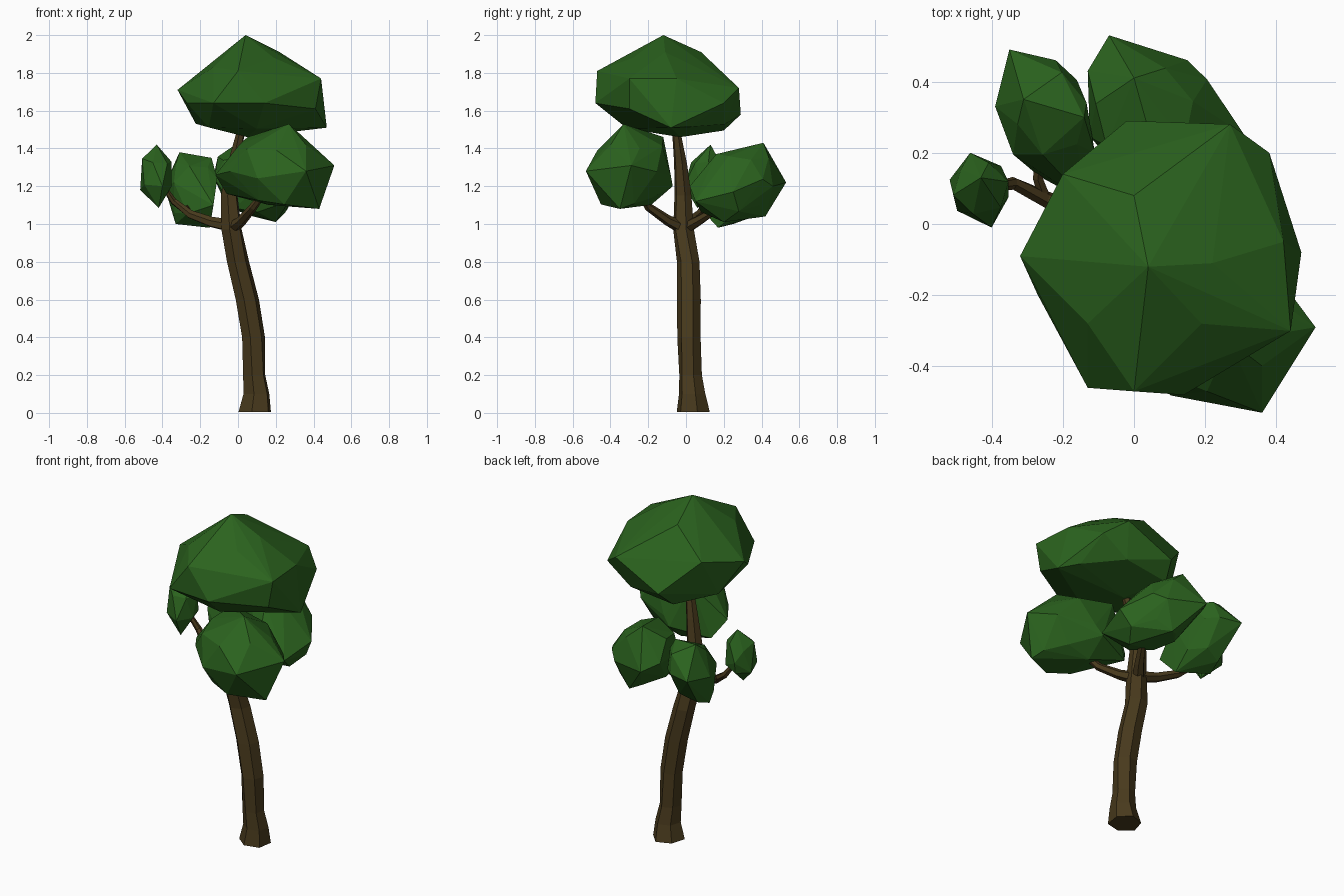
import bpy, bmesh
from math import sin, cos, pi
from mathutils import Vector


def material(name, rgb):
    m = bpy.data.materials.new(name)
    m.diffuse_color = (*rgb, 1)
    return m


BARK = material("bark", (0.065, 0.042, 0.012))
LEAF = material("leaf", (0.024, 0.125, 0.013))


def finish(name, bm, mat):
    bmesh.ops.recalc_face_normals(bm, faces=bm.faces)
    me = bpy.data.meshes.new(name)
    bm.to_mesh(me)
    bm.free()
    me.materials.append(mat)
    ob = bpy.data.objects.new(name, me)
    bpy.context.collection.objects.link(ob)


def limb(name, path, sides, upright=False):
    """Faceted tube through (x, y, z, radius) points."""
    bm = bmesh.new()
    pts = [Vector(p[:3]) for p in path]
    rings = []
    for i, p in enumerate(pts):
        d = (pts[min(i + 1, len(pts) - 1)] - pts[max(i - 1, 0)]).normalized()
        if upright:
            d = Vector((0, 0, 1))
        u = (Vector((0, 1, 0)) if upright else Vector((0, 0, 1))).cross(d).normalized()
        v = d.cross(u)
        ring = []
        for k in range(sides):
            a = 2 * pi * k / sides + 0.3
            r = path[i][3] * (1.06 if (k + i // 3) % 2 else 0.98)
            ring.append(bm.verts.new(p + r * (cos(a) * u + sin(a) * v)))
        rings.append(ring)
    for a, b in zip(rings, rings[1:]):
        for k in range(sides):
            n = (k + 1) % sides
            bm.faces.new((a[k], a[n], b[n], b[k]))
    bm.faces.new(rings[0])
    bm.faces.new(rings[-1])
    finish(name, bm, BARK)


def foliage(name, rings, tips, sides=7):
    """Faceted leaf mass: hull around (x, y, z, rx, ry) rings and corner tips."""
    bm = bmesh.new()
    for i, (x, y, z, rx, ry) in enumerate(rings):
        for k in range(sides):
            a = 2 * pi * (k + 0.5 * i) / sides + 0.25
            dz = 0.02 * sin(2.4 * k + i)
            bm.verts.new((x + rx * cos(a), y + ry * sin(a), z + dz))
    for t in tips:
        bm.verts.new(t)
    bmesh.ops.convex_hull(bm, input=bm.verts[:])
    loose = [v for v in bm.verts if not v.link_faces]
    bmesh.ops.delete(bm, geom=loose, context='VERTS')
    finish(name, bm, LEAF)


# Leaning trunk
limb("trunk", [(0.092, 0.035, 0.005, 0.088), (0.1, 0.03, 0.1, 0.07),
               (0.088, 0.022, 0.2, 0.06), (0.08, 0.018, 0.4, 0.062),
               (0.047, 0.018, 0.6, 0.063), (-0.002, 0.014, 0.8, 0.06),
               (-0.032, -0.015, 0.97, 0.055), (-0.045, -0.018, 1.15, 0.045),
               (-0.02, -0.03, 1.32, 0.034), (0.02, -0.055, 1.52, 0.02)], 6, True)

# Branches
limb("left_branch", [(-0.04, -0.01, 0.99, 0.034), (-0.14, 0.02, 1.01, 0.028),
                     (-0.25, 0.07, 1.05, 0.023), (-0.34, 0.115, 1.12, 0.018),
                     (-0.41, 0.1, 1.22, 0.012)], 6)
limb("left_fork", [(-0.25, 0.07, 1.05, 0.018), (-0.27, 0.13, 1.08, 0.015),
                   (-0.26, 0.25, 1.13, 0.01)], 5)
limb("front_branch", [(-0.03, -0.02, 0.98, 0.036), (0.02, -0.1, 1.02, 0.027),
                      (0.08, -0.2, 1.09, 0.022), (0.17, -0.28, 1.21, 0.012)], 6)
limb("back_branch", [(-0.03, 0, 0.98, 0.034), (0.02, 0.07, 1.02, 0.027),
                     (0.07, 0.15, 1.07, 0.02), (0.1, 0.25, 1.16, 0.012)], 6)

# Leaf masses
foliage("top_canopy", [(0.09, -0.04, 1.515, 0.32, 0.27)],
        [(0.04, -0.12, 2.0), (0.22, -0.11, 1.91), (0.19, -0.28, 1.88), (0, 0.08, 1.91),
         (-0.13, -0.28, 1.83), (0, -0.47, 1.81), (0.44, -0.3, 1.77), (0.42, -0.05, 1.77),
         (0.38, 0.2, 1.64), (0.27, 0.28, 1.72), (-0.02, 0.29, 1.58), (-0.2, 0.14, 1.76),
         (-0.32, -0.09, 1.71), (-0.27, -0.2, 1.64), (-0.13, -0.46, 1.64),
         (0.14, -0.48, 1.64), (0.41, -0.3, 1.61), (0.47, -0.08, 1.51), (0.05, -0.03, 1.46)])
foliage("front_leaves", [(0.2, -0.29, 1.4, 0.2, 0.18), (0.21, -0.29, 1.26, 0.26, 0.21),
                         (0.24, -0.31, 1.12, 0.17, 0.14)],
        [(0.27, -0.33, 1.53), (0.51, -0.29, 1.31), (-0.12, -0.22, 1.26),
         (0.43, -0.35, 1.08), (0.36, -0.53, 1.28), (0.05, -0.12, 1.46), (-0.06, -0.15, 1.16),
         (0.16, -0.07, 1.2)])
foliage("back_leaves", [(0.03, 0.31, 1.34, 0.14, 0.14), (0.06, 0.29, 1.22, 0.19, 0.18),
                        (0.1, 0.24, 1.08, 0.16, 0.16)],
        [(0, 0.41, 1.43), (-0.07, 0.53, 1.22), (0.15, 0.46, 1.2), (0.31, 0.25, 1.17),
         (0.27, 0.05, 1.12), (0.12, 0.02, 1.2), (0.2, 0.2, 1.01), (-0.13, 0.43, 1.25),
         (0.08, 0.42, 1.04), (0.07, 0.16, 1.37)])
foliage("back_left_leaves", [(-0.23, 0.31, 1.31, 0.1, 0.12), (-0.25, 0.3, 1.2, 0.125, 0.15),
                             (-0.24, 0.25, 1.05, 0.1, 0.12)],
        [(-0.31, 0.35, 1.38), (-0.15, 0.17, 0.98), (-0.33, 0.25, 1.0), (-0.14, 0.3, 1.35),
         (-0.35, 0.49, 1.22), (-0.22, 0.46, 1.22), (-0.39, 0.33, 1.2), (-0.11, 0.2, 1.24),
         (-0.13, 0.06, 1.1)], 6)
foliage("left_leaves", [(-0.43, 0.1, 1.33, 0.08, 0.075), (-0.435, 0.1, 1.19, 0.086, 0.09)],
        [(-0.43, 0.13, 1.42), (-0.42, 0.06, 1.085), (-0.46, 0.2, 1.25), (-0.4, -0.01, 1.2)], 6)
